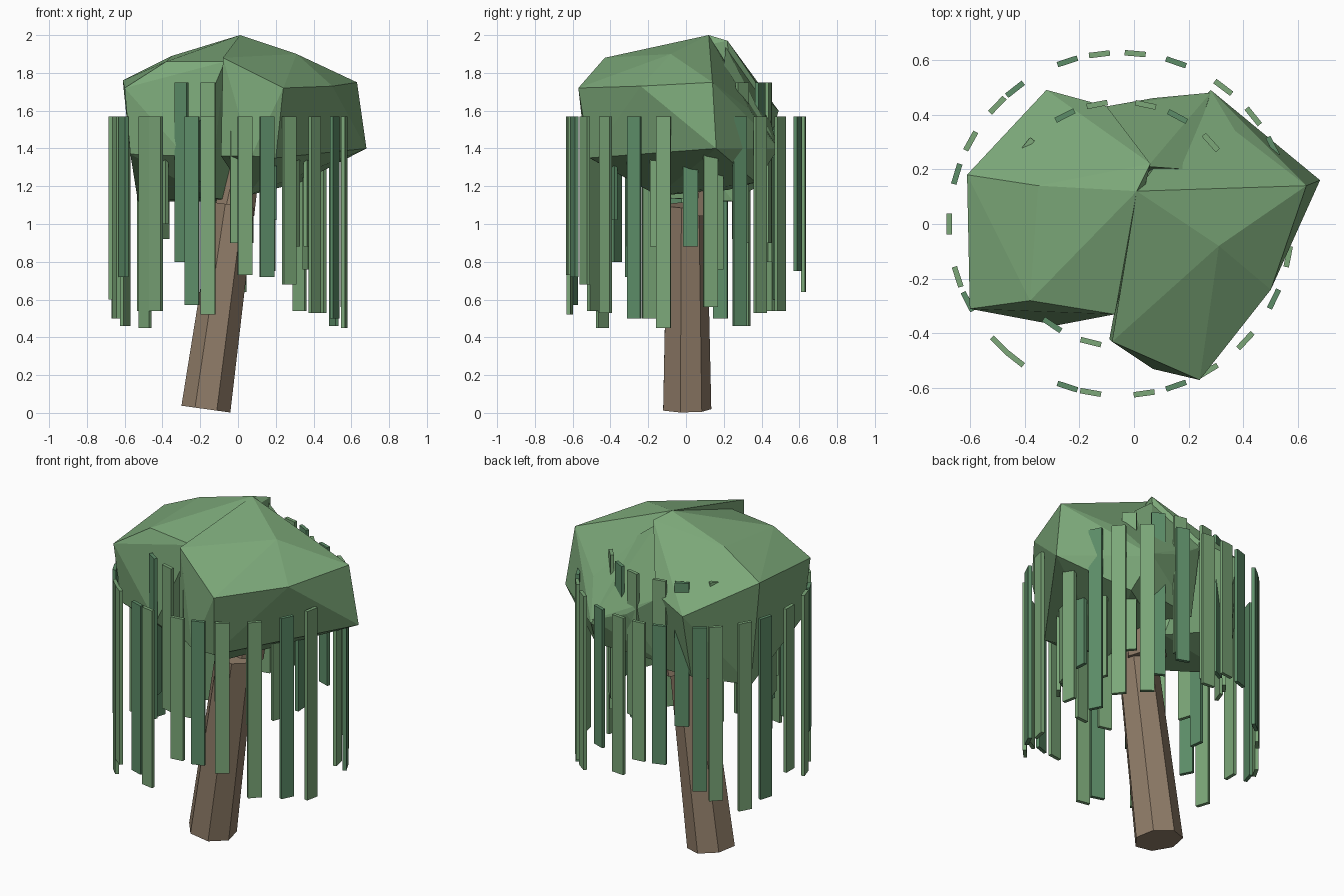
import bpy, bmesh, math
from mathutils import Vector

if "Cube" in bpy.data.objects:
    bpy.data.objects.remove(bpy.data.objects["Cube"])


def material(name, rgb):
    m = bpy.data.materials.new(name)
    m.diffuse_color = (*rgb, 1)
    m.use_nodes = True
    m.node_tree.nodes["Principled BSDF"].inputs["Base Color"].default_value = m.diffuse_color
    return m


BARK = material("bark", (0.28, 0.205, 0.14))
LEAF = material("leaf", (0.20, 0.39, 0.19))
LEAF_DARK = material("leaf_dark", (0.11, 0.27, 0.14))


def finish(bm, name, mat):
    bmesh.ops.recalc_face_normals(bm, faces=bm.faces)
    me = bpy.data.meshes.new(name)
    bm.to_mesh(me)
    bm.free()
    me.materials.append(mat)
    ob = bpy.data.objects.new(name, me)
    bpy.context.collection.objects.link(ob)
    return ob


def limb(name, a, b, r1, r2):
    """Seven-sided tapered cylinder from a to b."""
    a, b = Vector(a), Vector(b)
    bm = bmesh.new()
    rings = []
    tilt = Vector((0, 0, 1)).rotation_difference(b - a)
    for c, r in ((a, r1), (b, r2)):
        rings.append([bm.verts.new(c + tilt @ Vector((r * math.sin(t), r * math.cos(t), 0)))
                      for t in (i * math.tau / 7 for i in range(7))])
    for i in range(7):
        j = (i + 1) % 7
        bm.faces.new((rings[0][i], rings[0][j], rings[1][j], rings[1][i]))
    for ring in rings:
        bm.faces.new(ring)
    return finish(bm, name, BARK)


def clump(name, points):
    """Faceted foliage mass wrapped around a few corner points."""
    bm = bmesh.new()
    for p in points:
        bm.verts.new(p)
    bmesh.ops.convex_hull(bm, input=bm.verts)
    loose = [v for v in bm.verts if not v.link_faces]
    bmesh.ops.delete(bm, geom=loose, context='VERTS')
    return finish(bm, name, LEAF)


def strand(name, angle, radius, top, bottom, mat):
    """Flat hanging strip, set tangent to a ring around the crown."""
    bm = bmesh.new()
    bmesh.ops.create_cube(bm, size=1)
    bmesh.ops.scale(bm, vec=(0.02, 0.077, top - bottom), verts=bm.verts)
    ob = finish(bm, name, mat)
    t = math.radians(angle)
    ob.location = (-0.05 + radius * math.cos(t), radius * math.sin(t), (top + bottom) / 2)
    ob.rotation_euler.z = t


# Leaning trunk and its upper fork
limb("trunk", (-0.17, 0, 0.02), (-0.02, 0, 1.10), 0.134, 0.11)
limb("upper_trunk", (-0.02, 0.08, 1.06), (0.06, 0.12, 1.5), 0.11, 0.08)

# Crown: two overlapping faceted masses, with a lower one filling the back
clump("crown_left", [
    (0.01, 0.12, 2.0), (0.06, 0.22, 1.97), (-0.35, 0.14, 1.89), (-0.38, -0.28, 1.86),
    (-0.07, -0.33, 1.86), (-0.61, 0.18, 1.76), (-0.60, -0.31, 1.72), (-0.32, 0.49, 1.60),
    (-0.10, 0.43, 1.66), (-0.57, -0.28, 1.37), (-0.28, -0.37, 1.36), (-0.53, 0.15, 1.12),
    (-0.30, 0.38, 1.20), (0.0, 0.25, 1.12), (-0.15, -0.15, 1.14)])
clump("crown_right", [
    (0.01, 0.12, 2.0), (0.31, -0.08, 1.90), (-0.08, -0.43, 1.88),
    (0.24, -0.57, 1.72), (0.50, -0.24, 1.73), (0.63, 0.14, 1.75), (0.37, 0.34, 1.60),
    (0.28, 0.49, 1.40), (0.68, 0.16, 1.40), (0.20, -0.51, 1.35), (0.07, -0.53, 1.36),
    (-0.09, -0.42, 1.36), (0.33, 0.37, 1.22), (0.05, 0.22, 1.18), (0.05, -0.15, 1.15)])
clump("crown_back", [
    (0.05, 0.21, 1.94), (0.19, 0.20, 1.83), (-0.10, 0.43, 1.62), (0.07, 0.46, 1.50),
    (0.28, 0.48, 1.42), (-0.10, 0.36, 1.22), (0.28, 0.40, 1.24), (0.05, 0.15, 1.20)])

# Hanging strands: (angle, bottom height)
outer = [(108, .75), (97, .75), (85, .64), (71, .75), (53, .54), (39, .53), (27, .46), (12, .56),
         (-11, .45), (-26, .50), (-43, .53), (-59, .68), (-71, .72), (-82, .73), (-100, .52),
         (-108, .57), (-128, .54), (-135, .45), (-153, .72), (-162, .50), (180, .60),
         (163, .50), (151, .46), (136, .54), (128, .60)]
inner = [(117, .90), (101, .80), (78, .90), (62, .75), (42, .90), (21, .76), (3, .88), (-20, .88),
         (-39, .88), (-61, 1.02), (-84, .90), (-104, .90), (-124, .80), (-142, 1.0),
         (-162, .95), (-172, .76), (160, .95), (141, .92)]
for label, ring, radius, top in (("outer", outer, 0.625, 1.57), ("inner", inner, 0.445, 1.75)):
    for i, (angle, bottom) in enumerate(ring):
        strand(f"{label}_strand_{i + 1}", angle, radius, top, bottom,
               LEAF_DARK if i % 3 == 0 else LEAF)
